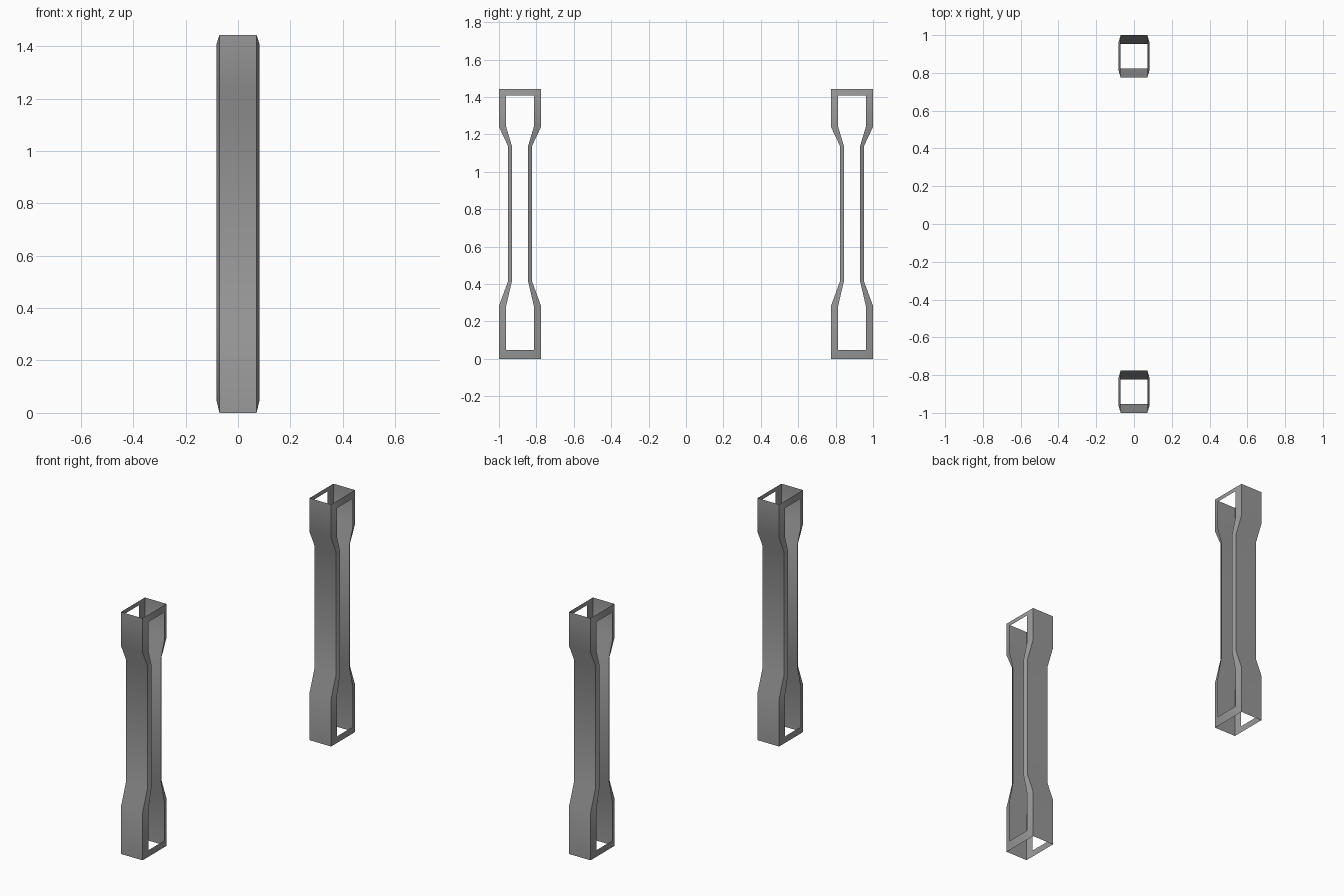
import bpy, bmesh, math

if "Cube" in bpy.data.objects:
    bpy.data.objects.remove(bpy.data.objects["Cube"], do_unlink=True)

grey = bpy.data.materials.new("mid_grey")
grey.use_nodes = True
colour = (0.32, 0.32, 0.32, 1)
grey.diffuse_color = colour
grey.node_tree.nodes["Principled BSDF"].inputs["Base Color"].default_value = colour

# half depth and height of the post outline, and of the side opening
OUTLINE = [(0.1125, 0), (0.1125, 0.283), (0.065, 0.412),
           (0.065, 1.14), (0.1125, 1.24), (0.1125, 1.442)]
OPENING = [(0.074, 0.048), (0.074, 0.283), (0.044, 0.412),
           (0.044, 1.14), (0.074, 1.24), (0.074, 1.408)]
WALL_X, RIM_X = 0.071, 0.082


def ring(bm, profile, x):
    """Closed loop: up the back edge, then down the front edge."""
    points = profile + [(-y, z) for y, z in reversed(profile)]
    return [bm.verts.new((x, y, z)) for y, z in points]


def bridge(bm, a, b, skip=()):
    for i in range(len(a)):
        if i not in skip:
            j = (i + 1) % len(a)
            bm.faces.new((a[i], a[j], b[j], b[i]))


def make_post(name, y):
    bm = bmesh.new()
    right, left = (ring(bm, OUTLINE, s * WALL_X) for s in (-1, 1))
    # front and back walls; the top and bottom ends stay open
    n = len(OUTLINE)
    bridge(bm, left, right, skip=(n - 1, 2 * n - 1))
    # bevelled rims round the side openings
    bridge(bm, right, ring(bm, OPENING, -RIM_X))
    bridge(bm, ring(bm, OPENING, RIM_X), left)
    bmesh.ops.recalc_face_normals(bm, faces=bm.faces)
    # walls must face away from the middle of the post
    wall = max(bm.faces, key=lambda f: f.calc_center_median().y)
    if wall.normal.y < 0:
        bmesh.ops.reverse_faces(bm, faces=bm.faces)
    mesh = bpy.data.meshes.new(name)
    bm.to_mesh(mesh)
    bm.free()
    mesh.materials.append(grey)
    mesh.shade_smooth()
    mesh.set_sharp_from_angle(angle=math.radians(30))
    post = bpy.data.objects.new(name, mesh)
    post.location.y = y
    bpy.context.collection.objects.link(post)


make_post("front_post", -0.8875)
make_post("back_post", 0.8875)
